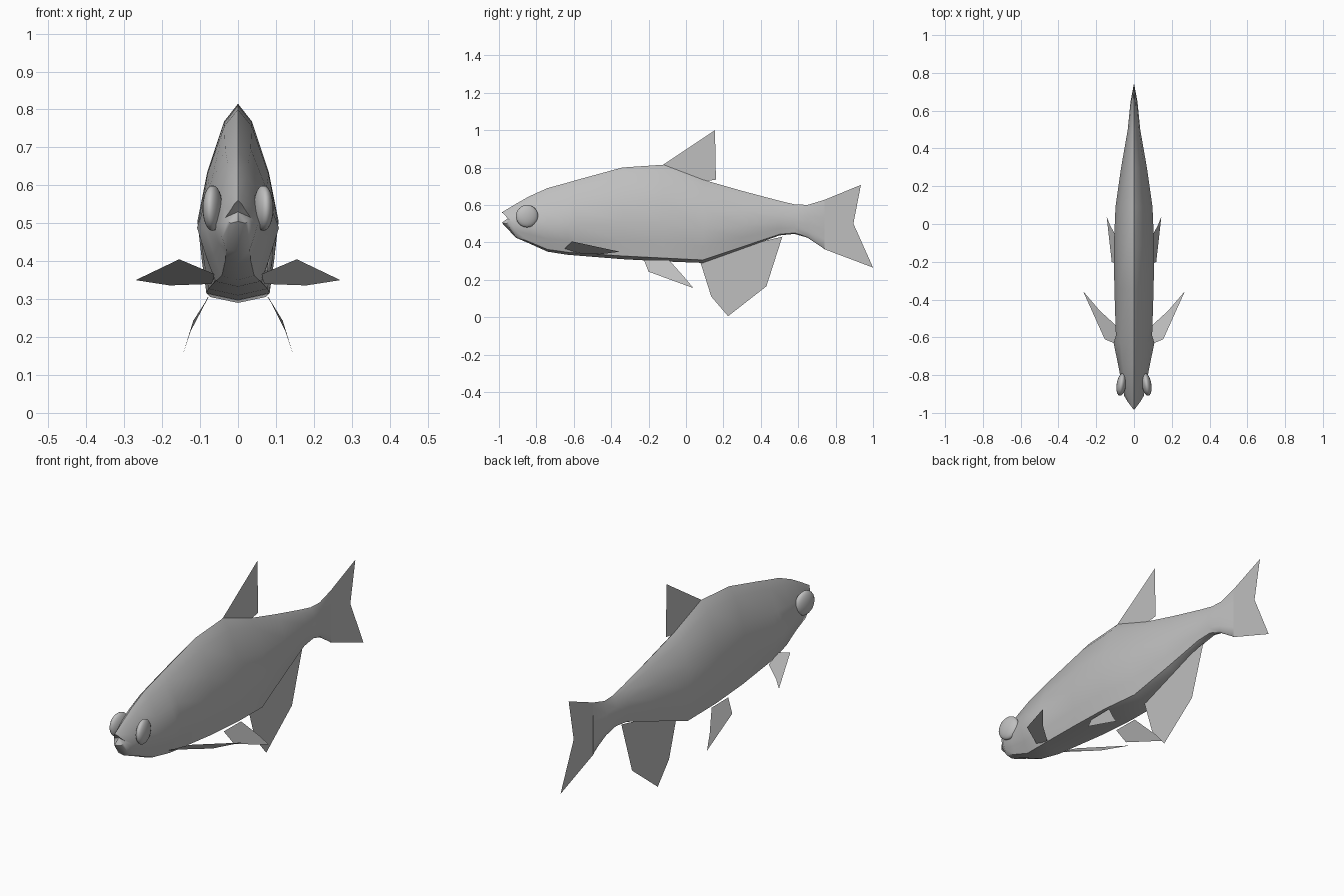
import bpy, math

cube = bpy.data.objects.get("Cube")
if cube:
    bpy.data.objects.remove(cube, do_unlink=True)

grey = bpy.data.materials.new("plain grey")
grey.use_nodes = True
tone = (0.52, 0.52, 0.52, 1)
grey.diffuse_color = tone
grey.node_tree.nodes["Principled BSDF"].inputs["Base Color"].default_value = tone


def make(name, verts, faces, smooth=None):
    mesh = bpy.data.meshes.new(name)
    mesh.from_pydata(verts, [], faces)
    mesh.materials.append(grey)
    obj = bpy.data.objects.new(name, mesh)
    bpy.context.collection.objects.link(obj)
    if smooth:
        bpy.ops.object.select_all(action="DESELECT")
        obj.select_set(True)
        bpy.context.view_layer.objects.active = obj
        bpy.ops.object.shade_smooth_by_angle(angle=math.radians(smooth))
    return obj


# Body stations: y, top, bottom, half width, shoulder and belly fullness
STATIONS = [
    (-0.985, 0.56, 0.505, 0.033, 0.6, 0.6),
    (-0.91, 0.605, 0.425, 0.052, 0.7, 0.6),
    (-0.84, 0.645, 0.395, 0.066, 0.75, 0.5),
    (-0.74, 0.69, 0.35, 0.085, 0.72, 0.5),
    (-0.63, 0.72, 0.333, 0.108, 0.66, 0.55),
    (-0.59, 0.732, 0.33, 0.096, 0.78, 0.65),
    (-0.34, 0.80, 0.31, 0.104, 0.78, 0.75),
    (-0.12, 0.815, 0.298, 0.107, 0.76, 0.78),
    (0.09, 0.735, 0.29, 0.098, 0.78, 0.75),
    (0.30, 0.675, 0.365, 0.068, 0.78, 0.65),
    (0.50, 0.622, 0.437, 0.033, 0.8, 0.6),
    (0.58, 0.603, 0.445, 0.025, 0.8, 0.6),
    (0.65, 0.60, 0.425, 0.018, 0.8, 0.6),
    (0.74, 0.627, 0.365, 0.001, 0.8, 0.7),
]


def ring(y, top, bottom, w, shoulder, belly):
    half = [(0, 1), (shoulder * 0.45, 0.91), (shoulder, 0.65), (1, 0.4),
            (0.5 + belly / 2, 0.2), (belly, 0.035), (0, 0)]
    loop = half + [(-x, f) for x, f in half[-2:0:-1]]
    return [(x * w, y, bottom + f * (top - bottom)) for x, f in loop]


verts = [p for s in STATIONS for p in ring(*s)]
n = len(ring(*STATIONS[0]))
# Sweep the lips back toward the mouth corners
for i in range(n):
    x, y, z = verts[i]
    verts[i] = (x, y + 1.3 * abs(x), z - 0.35 * abs(x))
faces = []
for r in range(len(STATIONS) - 1):
    for i in range(n):
        j = (i + 1) % n
        faces.append((r * n + i, r * n + j, (r + 1) * n + j, (r + 1) * n + i))
# Recessed mouth
verts.append((0, -0.95, 0.53))
faces += [((i + 1) % n, i, len(verts) - 1) for i in range(n)]
last = (len(STATIONS) - 1) * n
faces.append(tuple(last + i for i in range(n)))
make("body", verts, faces, 50)


# Thin single-sheet fins
def upright_fin(name, outline):
    make(name, [(0, y, z) for y, z in outline], [tuple(range(len(outline)))])


upright_fin("dorsal_fin", [(-0.13, 0.81), (0.06, 0.72), (0.16, 0.735), (0.155, 1.0)])
upright_fin("anal_fin", [(0.075, 0.30), (0.135, 0.11), (0.225, 0.005),
                         (0.43, 0.165), (0.515, 0.43), (0.30, 0.38)])
upright_fin("tail_fin", [(0.735, 0.365), (1.0, 0.265), (0.895, 0.50),
                         (0.935, 0.707), (0.735, 0.625)])

PECTORAL = [(0.06, -0.65, 0.365), (0.155, -0.61, 0.405), (0.27, -0.355, 0.35),
            (0.18, -0.46, 0.336), (0.07, -0.56, 0.34)]
PELVIC = [(0.078, -0.225, 0.305), (0.118, -0.20, 0.243), (0.145, 0.04, 0.155),
          (0.125, -0.01, 0.215), (0.08, -0.09, 0.305)]
for side, label in ((1, "left"), (-1, "right")):
    for part, outline in (("pectoral", PECTORAL), ("pelvic", PELVIC)):
        make(f"{label}_{part}_fin", [(side * x, y, z) for x, y, z in outline],
             [tuple(range(5))[::side]])
    # Flattened eyes
    bpy.ops.mesh.primitive_uv_sphere_add(segments=20, ring_count=12, radius=0.06,
                                         location=(side * 0.067, -0.85, 0.54))
    eye = bpy.context.object
    eye.name = f"{label}_eye"
    eye.scale.x = 0.42
    eye.rotation_euler.z = side * 0.15
    eye.data.materials.append(grey)
    bpy.ops.object.shade_smooth()
